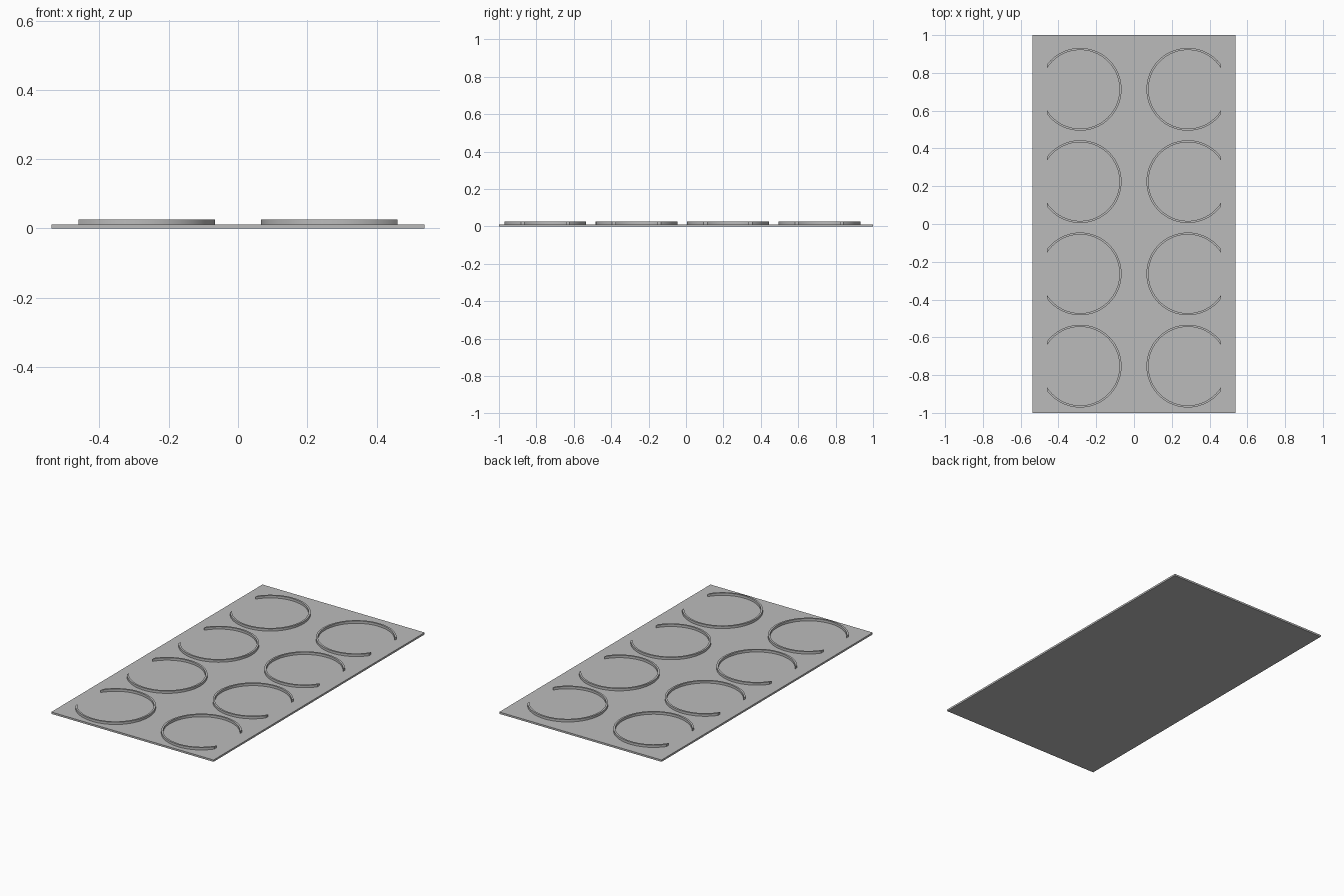
import bpy, bmesh
from math import acos, cos, sin, pi, radians

cube = bpy.data.objects.get("Cube")
if cube:
    bpy.data.objects.remove(cube)

grey = bpy.data.materials.new("plain grey")
grey.use_nodes = True
color = (0.5, 0.5, 0.5, 1)
grey.diffuse_color = color
grey.node_tree.nodes["Principled BSDF"].inputs["Base Color"].default_value = color

HALF_WIDTH, PLATE_TOP, RIM_TOP = 0.538, 0.011, 0.025
OUTER, INNER, CUT = 0.219, 0.208, 0.176   # rim radii and distance to the straight cut
STEPS = 72


def finish(name, bm):
    bmesh.ops.recalc_face_normals(bm, faces=bm.faces)
    mesh = bpy.data.meshes.new(name)
    bm.to_mesh(mesh)
    bm.free()
    mesh.materials.append(grey)
    obj = bpy.data.objects.new(name, mesh)
    bpy.context.collection.objects.link(obj)
    return obj


def arc(radius):
    """Points of a circle left open on its +x side at the straight cut."""
    start = acos(CUT / radius)
    span = 2 * (pi - start)
    return [(radius * cos(start + span * i / STEPS),
             radius * sin(start + span * i / STEPS)) for i in range(STEPS + 1)]


def rim(name, side, x, y):
    bm = bmesh.new()
    # Cross-sections follow the arc, with the foot sunk slightly into the plate
    sections = []
    for (ox, oy), (ix, iy) in zip(arc(OUTER), arc(INNER)):
        corners = [(ox, oy, PLATE_TOP - 0.002), (ox, oy, RIM_TOP),
                   (ix, iy, RIM_TOP), (ix, iy, PLATE_TOP - 0.002)]
        sections.append([bm.verts.new((side * a, b, c)) for a, b, c in corners])
    for p, q in zip(sections, sections[1:]):
        for k in range(4):
            n = (k + 1) % 4
            bm.faces.new((p[k], p[n], q[n], q[k]))
    bm.faces.new(sections[0])
    bm.faces.new(sections[-1])
    obj = finish(name, bm)
    obj.location = (side * x, y, 0)
    bpy.ops.object.select_all(action="DESELECT")
    obj.select_set(True)
    bpy.context.view_layer.objects.active = obj
    bpy.ops.object.shade_smooth_by_angle(angle=radians(30))


# Base plate
bm = bmesh.new()
bmesh.ops.create_cube(bm, size=1)
for v in bm.verts:
    v.co = (v.co.x * 2 * HALF_WIDTH, v.co.y * 2, (v.co.z + 0.5) * PLATE_TOP)
finish("base_plate", bm)

# Two columns of open rims, openings facing outwards
for row in range(4):
    for side, label in ((1, "left"), (-1, "right")):
        rim(f"{label}_rim_{row + 1}", side, 0.285, 0.713 - 0.4885 * row)
